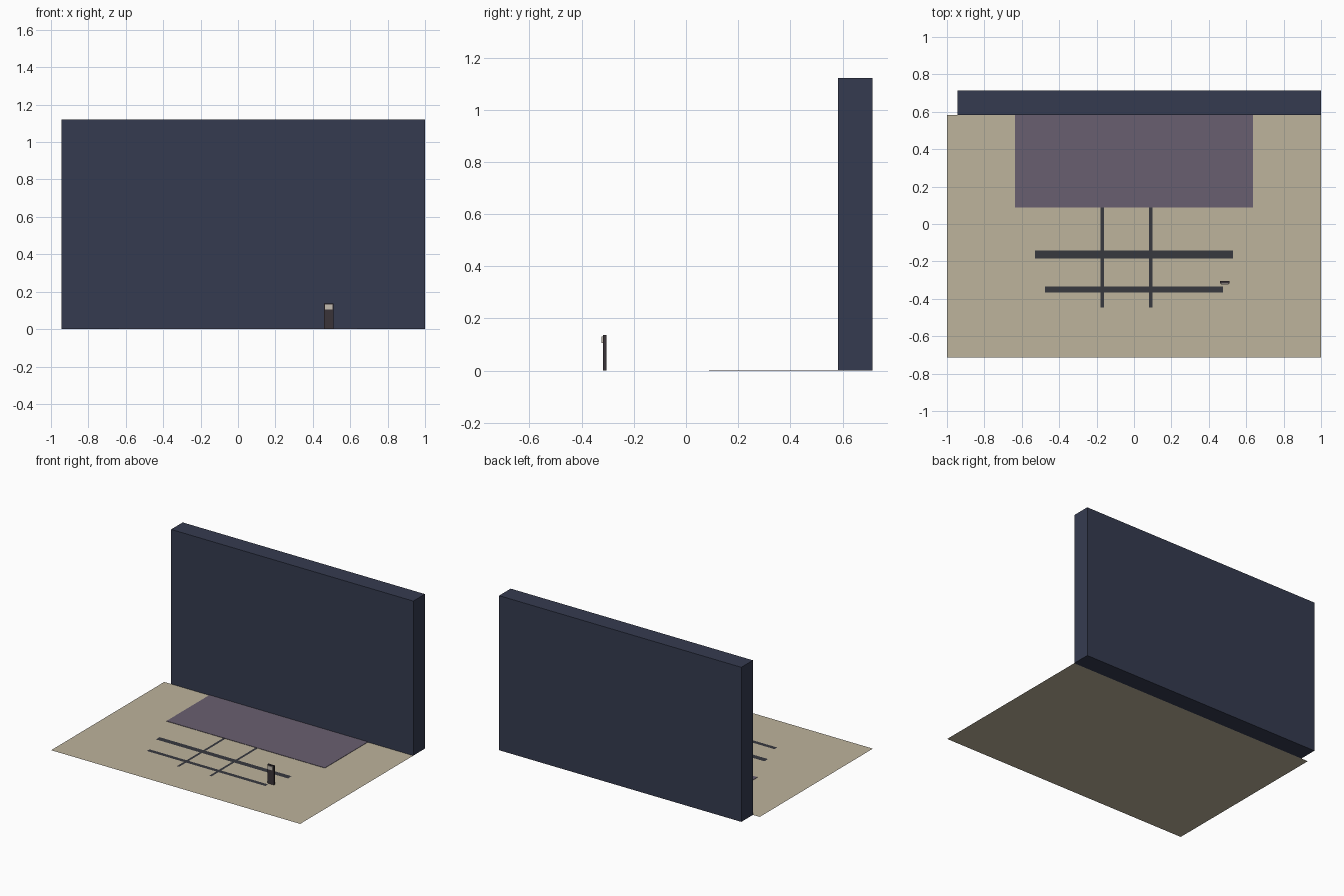
import bpy
import bmesh

if "Cube" in bpy.data.objects:
    bpy.data.objects.remove(bpy.data.objects["Cube"], do_unlink=True)


def colour(name, r, g, b):
    """Material from 0-255 display values, converted to linear."""
    def lin(v):
        v /= 255
        return v / 12.92 if v <= 0.04045 else ((v + 0.055) / 1.055) ** 2.4
    rgba = (lin(r), lin(g), lin(b), 1)
    m = bpy.data.materials.new(name)
    m.use_nodes = True
    m.diffuse_color = rgba
    m.node_tree.nodes["Principled BSDF"].inputs["Base Color"].default_value = rgba
    return m


def block(name, mat, x, y, z):
    """Box between the given limits; a flat sheet when both z limits agree."""
    bm = bmesh.new()
    low = [bm.verts.new((px, py, z[0])) for px, py in
           ((x[0], y[0]), (x[1], y[0]), (x[1], y[1]), (x[0], y[1]))]
    sheet = bm.faces.new(low)
    if z[1] > z[0]:
        grown = bmesh.ops.extrude_face_region(bm, geom=[sheet], use_keep_orig=True)
        tops = [g for g in grown["geom"] if isinstance(g, bmesh.types.BMVert)]
        bmesh.ops.translate(bm, verts=tops, vec=(0, 0, z[1] - z[0]))
        bmesh.ops.recalc_face_normals(bm, faces=bm.faces)
    mesh = bpy.data.meshes.new(name)
    bm.to_mesh(mesh)
    bm.free()
    mesh.materials.append(mat)
    ob = bpy.data.objects.new(name, mesh)
    bpy.context.scene.collection.objects.link(ob)
    return ob


navy = colour("navy", 53, 59, 80)
sand = colour("sand", 189, 179, 156)
mauve = colour("mauve", 105, 95, 112)
slate = colour("slate", 55, 56, 63)
charcoal = colour("charcoal", 58, 51, 56)
pale = colour("pale grey", 196, 188, 176)

# Ground, back wall and raised mat
block("ground", sand, (-1, 1), (-0.715, 0.582), (0, 0))
block("back_wall", navy, (-0.945, 1), (0.582, 0.715), (0, 1.122))
block("mat", mauve, (-0.636, 0.636), (0.088, 0.582), (0.0005, 0.003))

# Cross strips painted on the ground
for name, half, y0, y1 in (("wide_strip", 0.53, -0.184, -0.142),
                           ("narrow_strip", 0.476, -0.366, -0.335)):
    block(name, slate, (-half, half), (y0, y1), (0.0015, 0.0015))

# Lengthwise strips running up to the mat
for name, x in (("right_line", -0.17), ("left_line", 0.09)):
    block(name, slate, (x - 0.009, x + 0.009), (-0.446, 0.088), (0.0012, 0.0012))

# Small upright post with a pale panel on its front
block("post", charcoal, (0.459, 0.511), (-0.319, -0.305), (0, 0.137))
block("post_panel", pale, (0.465, 0.505), (-0.324, -0.319), (0.105, 0.131))
